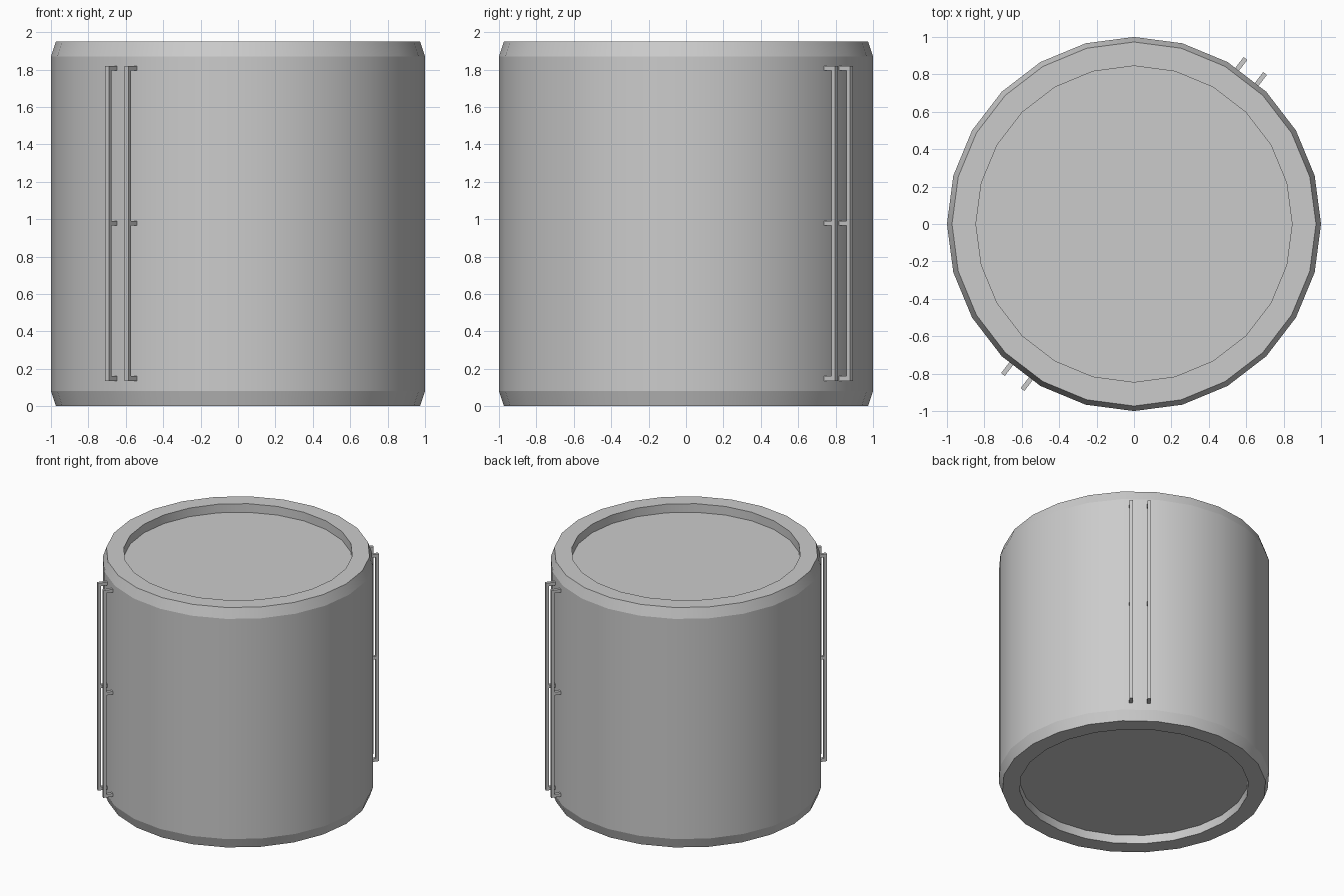
import bpy, bmesh, math
from mathutils import Matrix

if "Cube" in bpy.data.objects:
    bpy.data.objects.remove(bpy.data.objects["Cube"])

SIDES = 24


def finish(bm, name):
    bmesh.ops.recalc_face_normals(bm, faces=bm.faces)
    mesh = bpy.data.meshes.new(name)
    bm.to_mesh(mesh)
    bm.free()
    obj = bpy.data.objects.new(name, mesh)
    bpy.context.collection.objects.link(obj)
    return obj


# Tank body: chamfered drum with a recessed disc at each end
profile = [(0.845, 0.07), (0.845, 0.0), (0.973, 0.0), (1.0, 0.08),
           (1.0, 1.87), (0.973, 1.95), (0.845, 1.95), (0.845, 1.88)]
bm = bmesh.new()
rings = []
for r, z in profile:
    rings.append([bm.verts.new((r * math.cos(a), r * math.sin(a), z))
                  for a in (math.tau * i / SIDES for i in range(SIDES))])
for low, high in zip(rings, rings[1:]):
    for i in range(SIDES):
        j = (i + 1) % SIDES
        bm.faces.new((low[i], low[j], high[j], high[i]))
bm.faces.new(rings[0])
bm.faces.new(rings[-1])
body = finish(bm, "tank_body")
bpy.context.view_layer.objects.active = body
body.select_set(True)
bpy.ops.object.shade_smooth_by_angle(angle=math.radians(16.5))
body.select_set(False)


def add_box(bm, lo, hi):
    size = [h - l for l, h in zip(lo, hi)]
    mid = [(h + l) / 2 for l, h in zip(lo, hi)]
    bmesh.ops.create_cube(bm, size=1.0, matrix=Matrix.Translation(mid) @ Matrix.Diagonal((*size, 1)))


# Paired grab rails, each with three standoffs, on opposite sides of the tank
T = 0.025
for side, angle in (("back_right", 52.5), ("front_left", 232.5)):
    bm = bmesh.new()
    for t in (-0.066, 0.066):
        add_box(bm, (1.04, t - T / 2, 0.135), (1.065, t + T / 2, 1.82))
        for z in (0.135, 0.965, 1.795):
            add_box(bm, (0.985, t - T / 2, z), (1.04, t + T / 2, z + T))
    bm.transform(Matrix.Rotation(math.radians(angle), 4, 'Z'))
    finish(bm, "rails_" + side)
